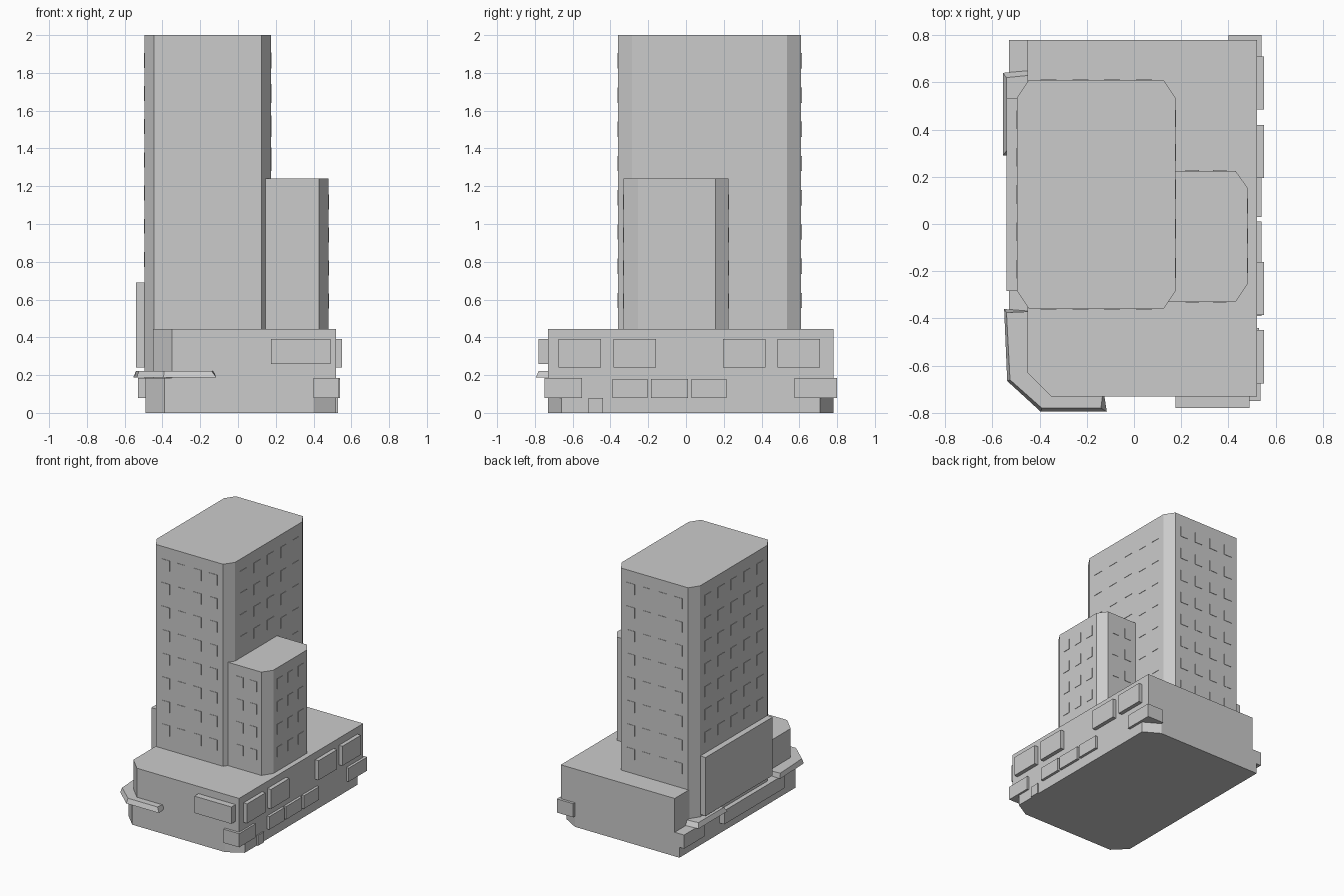
import bpy, bmesh


def prism(name, outline, z0, z1, top=None):
    """Solid between a bottom outline at z0 and a top outline at z1."""
    bm = bmesh.new()
    low = [bm.verts.new((x, y, z0)) for x, y in outline]
    high = [bm.verts.new((x, y, z1)) for x, y in (top or outline)]
    n = len(low)
    bm.faces.new(low[::-1])
    bm.faces.new(high)
    for i in range(n):
        j = (i + 1) % n
        bm.faces.new((low[i], low[j], high[j], high[i]))
    bmesh.ops.recalc_face_normals(bm, faces=bm.faces)
    mesh = bpy.data.meshes.new(name)
    bm.to_mesh(mesh)
    bm.free()
    obj = bpy.data.objects.new(name, mesh)
    bpy.context.collection.objects.link(obj)
    return obj


def box(name, x0, x1, y0, y1, z0, z1):
    return prism(name, [(x0, y0), (x1, y0), (x1, y1), (x0, y1)], z0, z1)


def windows(name, axis, face, out, a0, a1, cols, z0, z1, rows):
    """Grid of thin window panels on a wall facing along x or y."""
    pitch, rise = (a1 - a0) / cols, (z1 - z0) / rows
    p, q = sorted((face - out * 0.01, face + out * 0.003))
    for r in range(rows):
        z = z0 + (r + 0.3) * rise
        for c in range(cols):
            a = a0 + (c + 0.25) * pitch
            b = a + 0.5 * pitch
            if axis == 'x':
                box(name, p, q, a, b, z, z + 0.45 * rise)
            else:
                box(name, a, b, p, q, z, z + 0.45 * rise)


# Podium: chamfered ground floor and overhanging upper storey
prism("podium_base", [(-0.39, -0.73), (0.40, -0.73), (0.52, -0.66), (0.52, 0.71),
                      (0.40, 0.78), (-0.49, 0.78), (-0.49, -0.63)], 0, 0.185)
prism("podium_upper", [(-0.35, -0.73), (0.52, -0.73), (0.52, 0.78),
                       (-0.45, 0.78), (-0.45, -0.63)], 0.18, 0.445)

# Main tower with chamfered corners
prism("main_tower", [(-0.445, -0.36), (0.125, -0.36), (0.175, -0.285), (0.175, 0.535),
                     (0.125, 0.61), (-0.445, 0.61), (-0.495, 0.535), (-0.495, -0.285)],
      0.18, 2.0)

# Lower side tower
prism("side_tower", [(0.145, -0.33), (0.43, -0.33), (0.48, -0.255), (0.48, 0.155),
                     (0.43, 0.225), (0.145, 0.225)], 0.44, 1.24)

# Windows
for y, s in ((-0.36, -1), (0.61, 1)):
    windows("tower_window", 'y', y, s, -0.43, 0.11, 4, 0.5, 1.95, 8)
windows("tower_window", 'x', -0.495, -1, -0.27, 0.52, 5, 0.72, 1.95, 7)
windows("tower_window", 'x', 0.175, 1, 0.23, 0.52, 2, 0.5, 1.95, 8)
windows("tower_window", 'x', 0.175, 1, -0.27, 0.23, 3, 1.28, 1.95, 4)
for y, s in ((-0.33, -1), (0.225, 1)):
    windows("side_window", 'y', y, s, 0.19, 0.42, 2, 0.5, 1.2, 4)
windows("side_window", 'x', 0.48, 1, -0.24, 0.14, 3, 0.5, 1.2, 4)

# Large wall panel on the left
box("left_wall_panel", -0.54, -0.46, -0.283, 0.533, 0.24, 0.69)

# Upper display panels
for y0, y1 in ((-0.675, -0.45), (-0.385, -0.16), (0.195, 0.42), (0.485, 0.71)):
    box("right_panel", 0.50, 0.55, y0, y1, 0.24, 0.39)
box("front_panel", 0.175, 0.49, -0.78, -0.71, 0.26, 0.39)

# Ground floor fascia boxes
for y0, y1 in ((-0.39, -0.205), (-0.185, 0.01), (0.03, 0.215)):
    box("shop_fascia", 0.50, 0.54, y0, y1, 0.08, 0.18)
box("front_corner_fascia", 0.40, 0.535, -0.75, -0.55, 0.08, 0.185)
box("back_corner_fascia", 0.40, 0.54, 0.575, 0.80, 0.08, 0.185)
for y0, y1 in ((-0.44, 0.29), (0.53, 0.78)):
    box("left_fascia", -0.53, -0.47, y0, y1, 0.08, 0.185)
box("side_door", 0.50, 0.53, -0.515, -0.44, 0, 0.08)

# Entrance canopy wrapped round the front left corner
inner = [(-0.13, -0.70), (-0.34, -0.70), (-0.43, -0.62), (-0.43, -0.37)]
prism("corner_canopy",
      [(-0.55, -0.36), (-0.537, -0.665), (-0.395, -0.795), (-0.115, -0.795)] + inner,
      0.187, 0.222,
      [(-0.54, -0.375), (-0.525, -0.66), (-0.39, -0.78), (-0.14, -0.78)] + inner)

# Small side canopy
prism("side_canopy", [(-0.555, 0.29), (-0.44, 0.29), (-0.44, 0.65), (-0.555, 0.64)],
      0.187, 0.222,
      [(-0.54, 0.31), (-0.44, 0.31), (-0.44, 0.63), (-0.54, 0.62)])
